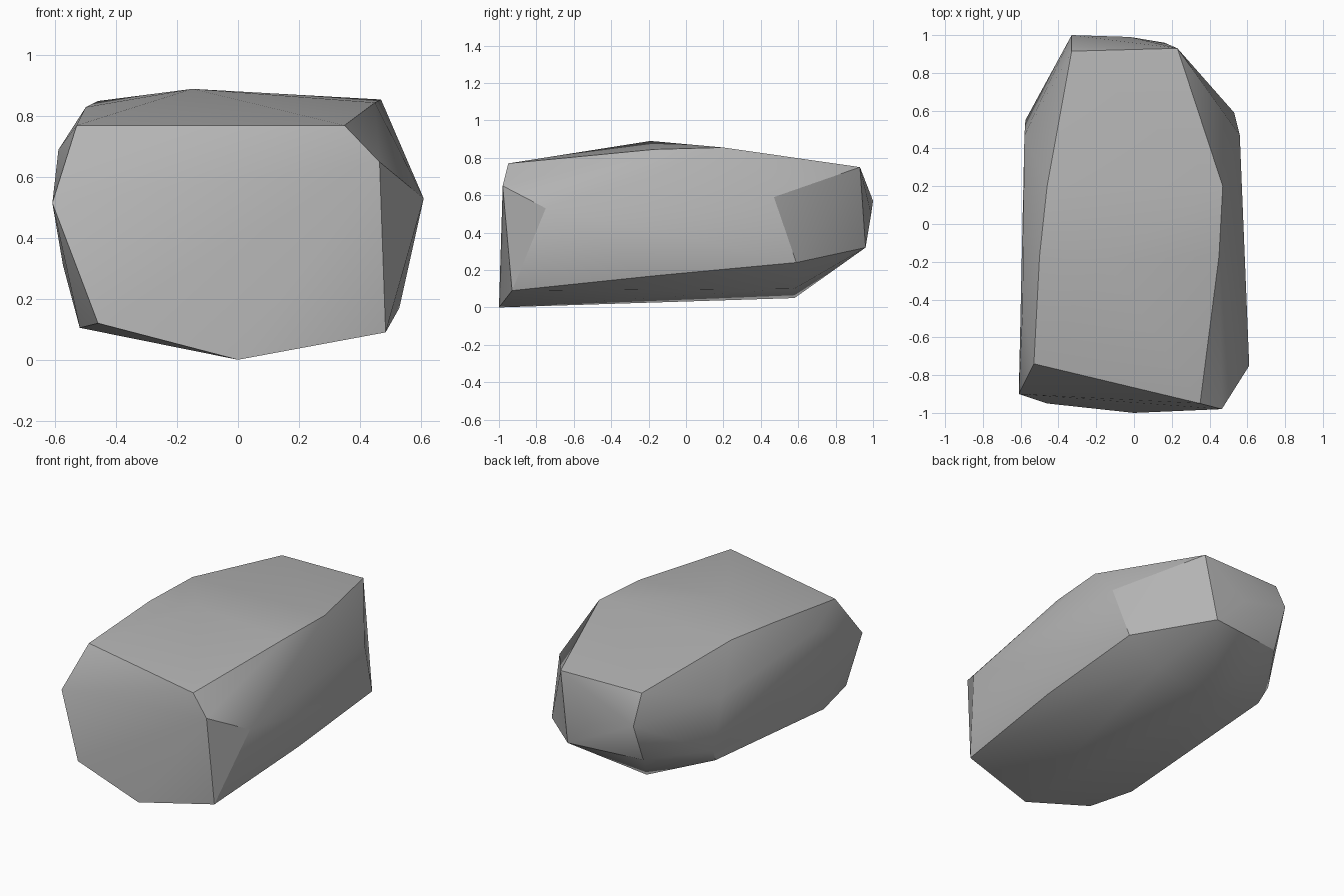
import bpy
import bmesh
import math
from mathutils import Vector

# Remove the default cube
default_cube = bpy.data.objects.get("Cube")
if default_cube:
    bpy.data.objects.remove(default_cube, do_unlink=True)


def flat_material(name, colour):
    """Plain matte material with matching viewport and render colour."""
    material = bpy.data.materials.new(name)
    material.use_nodes = True
    material.diffuse_color = colour
    shader = material.node_tree.nodes["Principled BSDF"]
    shader.inputs["Base Color"].default_value = colour
    shader.inputs["Roughness"].default_value = 0.9
    return material


def hull_object(name, corners, material):
    """Wrap the corner points in a tight faceted shell."""
    mesh = bpy.data.meshes.new(name)
    bm = bmesh.new()
    for corner in corners:
        bm.verts.new(Vector(corner))
    result = bmesh.ops.convex_hull(bm, input=bm.verts[:])
    loose = {v for v in result["geom_interior"] + result["geom_unused"]
             if isinstance(v, bmesh.types.BMVert) and not v.link_faces}
    bmesh.ops.delete(bm, geom=list(loose), context="VERTS")
    bmesh.ops.recalc_face_normals(bm, faces=bm.faces[:])
    bm.to_mesh(mesh)
    bm.free()
    mesh.materials.append(material)
    obj = bpy.data.objects.new(name, mesh)
    bpy.context.collection.objects.link(obj)
    return obj


# Corners where the boulder was chipped, grouped by region
front_face = [
    (0, -1, 0), (.485, -.93, .09), (.465, -.98, .65), (.35, -.95, .77),
    (-.53, -.74, .77), (-.61, -.9, .515), (-.46, -.95, .12),
]
crown = [
    (-.15, -.19, .89), (.47, .2, .855), (.45, -.17, .845),
    (-.46, .2, .85), (-.5, -.17, .83),
]
left_flank = [
    (.61, -.75, .53), (.56, .47, .59), (.53, .59, .24), (.53, -.16, .17),
]
right_flank = [
    (-.59, -.46, .69), (-.58, .47, .62), (-.575, .55, .31),
    (-.55, .49, .22), (-.52, -.64, .105),
]
back_face = [
    (.23, .93, .75), (-.33, .915, .75), (-.33, 1, .57),
    (-.02, .99, .5), (.16, .96, .32), (-.33, .9, .32),
]
underside = [(.3, .58, .1), (-.13, .58, .05)]

# Boulder
stone_grey = flat_material("stone grey", (.45, .45, .45, 1))
boulder = hull_object(
    "boulder",
    front_face + crown + left_flank + right_flank + back_face + underside,
    stone_grey,
)

# Soft worn facets with crisp broken edges
bpy.ops.object.select_all(action="DESELECT")
boulder.select_set(True)
bpy.context.view_layer.objects.active = boulder
bpy.ops.object.shade_smooth_by_angle(angle=math.radians(30))
